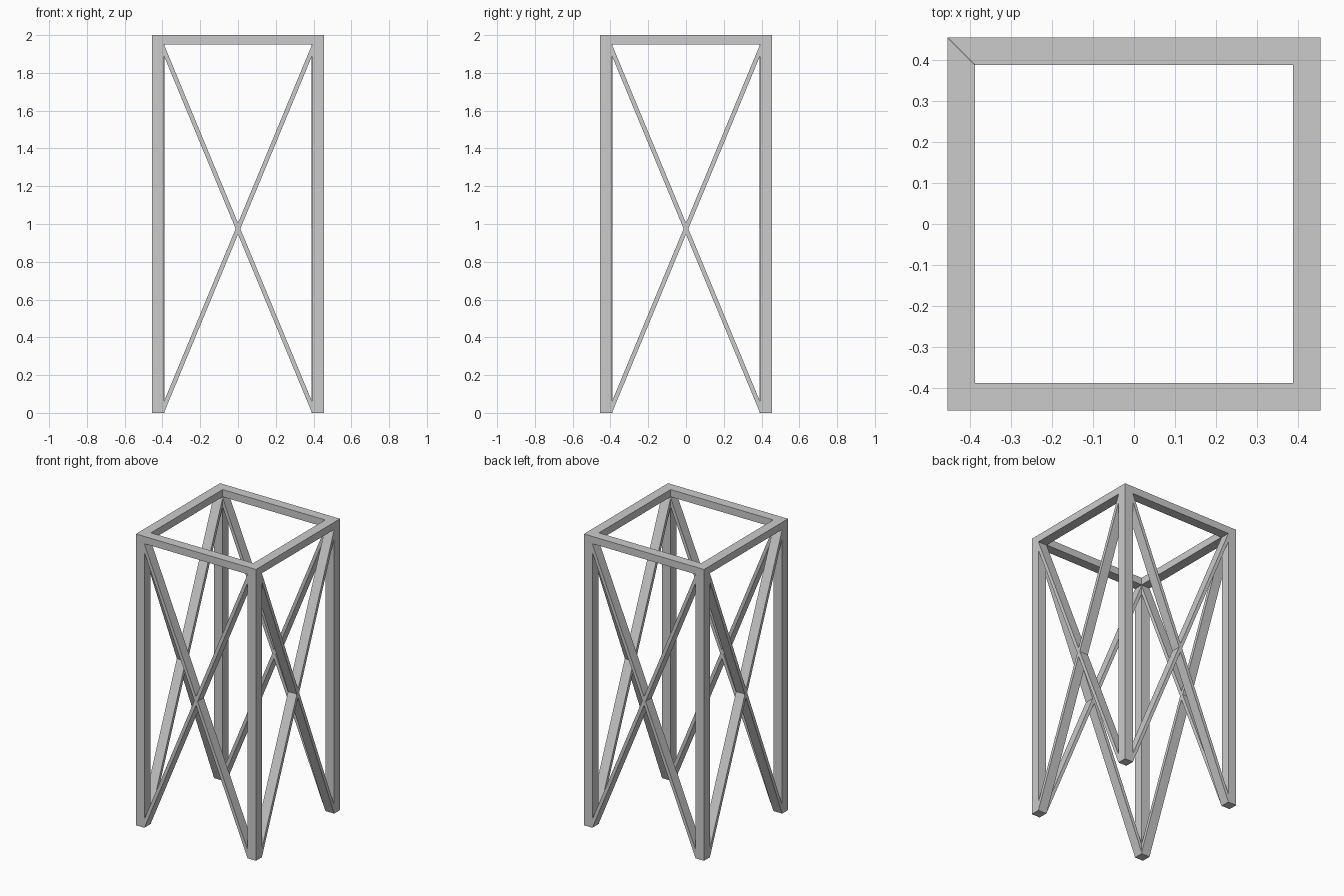
import bpy, bmesh, math
from mathutils import Matrix, Vector

if "Cube" in bpy.data.objects:
    bpy.data.objects.remove(bpy.data.objects["Cube"])

OUT = 0.456      # outer half width
LEG = 0.064      # leg thickness
DEPTH = 0.067    # depth of rails and braces
TOP, RAIL_Z = 2.0, 1.95
IN = OUT - LEG   # inner leg face
SIDES = ("front", "right", "back", "left")


def prism(name, outline, extrude, turn):
    """Extrude a flat outline, then turn it about z by quarter turns."""
    bm = bmesh.new()
    face = bm.faces.new([bm.verts.new(p) for p in outline])
    new = bmesh.ops.extrude_face_region(bm, geom=[face])["geom"]
    moved = [v for v in new if isinstance(v, bmesh.types.BMVert)]
    bmesh.ops.translate(bm, verts=moved, vec=Vector(extrude))
    bmesh.ops.recalc_face_normals(bm, faces=bm.faces)
    bm.transform(Matrix.Rotation(turn * math.pi / 2, 4, 'Z'))
    mesh = bpy.data.meshes.new(name)
    bm.to_mesh(mesh)
    bm.free()
    obj = bpy.data.objects.new(name, mesh)
    bpy.context.collection.objects.link(obj)
    return obj


for i, side in enumerate(SIDES):
    # Square corner leg
    prism(f"{side}_leg",
          [(-OUT, -OUT, 0), (-IN, -OUT, 0), (-IN, -IN, 0), (-OUT, -IN, 0)],
          (0, 0, RAIL_Z), i)

    # Top rail, mitred at the corners
    r = OUT - DEPTH
    prism(f"{side}_top_rail",
          [(-OUT, -OUT, RAIL_Z), (OUT, -OUT, RAIL_Z),
           (r, -r, RAIL_Z), (-r, -r, RAIL_Z)],
          (0, 0, TOP - RAIL_Z), i)

    # Two crossing diagonal braces, flush with the outer faces
    for s, label in ((1, "rising"), (-1, "falling")):
        prism(f"{side}_{label}_brace",
              [(-s * IN, -OUT, 0), (s * IN, -OUT, RAIL_Z - 0.06),
               (s * IN, -OUT, RAIL_Z), (-s * IN, -OUT, 0.06)],
              (0, DEPTH, 0), i)
